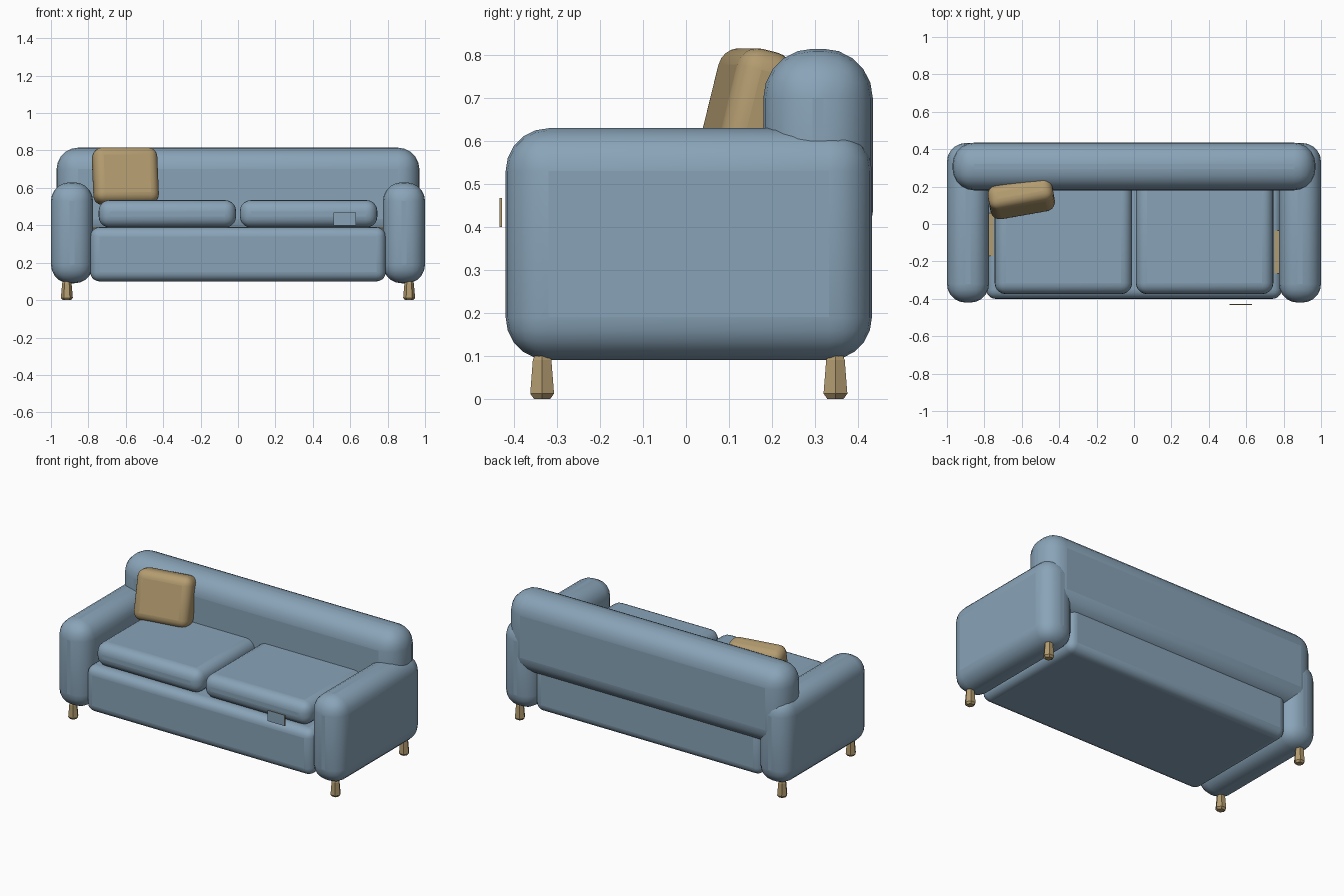
import bpy
import bmesh
from math import radians
from mathutils import Matrix, Vector

cube = bpy.data.objects.get("Cube")
if cube:
    bpy.data.objects.remove(cube, do_unlink=True)


def make_material(name, colour):
    mat = bpy.data.materials.new(name)
    mat.use_nodes = True
    mat.diffuse_color = (*colour, 1)
    mat.node_tree.nodes["Principled BSDF"].inputs["Base Color"].default_value = (*colour, 1)
    return mat


BLUE = make_material("blue fabric", (0.25, 0.37, 0.48))
TAN = make_material("tan", (0.45, 0.33, 0.16))


def finish(name, bm, *mats):
    mesh = bpy.data.meshes.new(name)
    bmesh.ops.recalc_face_normals(bm, faces=bm.faces)
    bm.to_mesh(mesh)
    bm.free()
    obj = bpy.data.objects.new(name, mesh)
    bpy.context.collection.objects.link(obj)
    for mat in mats:
        mesh.materials.append(mat)
    return obj


def smooth(obj):
    bpy.ops.object.select_all(action="DESELECT")
    obj.select_set(True)
    bpy.context.view_layer.objects.active = obj
    bpy.ops.object.shade_smooth_by_angle(angle=radians(40))


def box(name, low, high, mat, radius=0, segments=5):
    """Box between two corners, with edges rounded by a bevel modifier."""
    low, high = Vector(low), Vector(high)
    bm = bmesh.new()
    bmesh.ops.create_cube(bm, size=1)
    bmesh.ops.scale(bm, vec=high - low, verts=bm.verts)
    obj = finish(name, bm, mat)
    obj.location = (low + high) / 2
    if radius:
        bevel = obj.modifiers.new("Rounding", "BEVEL")
        bevel.width = radius
        bevel.segments = segments
        bevel.limit_method = "NONE"
        smooth(obj)
    return obj


def leg(name, x, y):
    """Six-sided tapered leg with chamfered ends."""
    profile = [(0.022, 0), (0.032, 0.012), (0.025, 0.09), (0.018, 0.105)]
    bm = bmesh.new()
    rings = []
    for radius, z in profile:
        ring = bmesh.ops.create_circle(bm, segments=6, radius=radius,
                                       matrix=Matrix.Translation((x, y, z))
                                       @ Matrix.Rotation(radians(30), 4, "Z"))
        rings.append(ring["verts"])
    # Turn the rings so a corner faces sideways
    bmesh.ops.rotate(bm, verts=bm.verts, cent=(x, y, 0),
                     matrix=Matrix.Rotation(
                         -(rings[1][0].co - Vector((x, y, profile[1][1]))).to_2d().angle_signed(
                             Vector((1, 0))) * -1 * -1, 3, "Z"))
    for lower, upper in zip(rings, rings[1:]):
        for i in range(6):
            j = (i + 1) % 6
            bm.faces.new((lower[i], lower[j], upper[j], upper[i]))
    bm.faces.new(rings[0])
    bm.faces.new(rings[-1])
    finish(name, bm, TAN)


# Main body
box("seat_base", (-0.79, -0.40, 0.10), (0.79, 0.39, 0.39), BLUE, 0.05)
box("backrest", (-0.97, 0.18, 0.32), (0.97, 0.435, 0.815), BLUE, 0.115)

# Mirrored parts
for side, s in (("left", 1), ("right", -1)):
    def span(a, b):
        return sorted((s * a, s * b))

    x0, x1 = span(0.775, 1.0)
    box(side + "_arm", (x0, -0.42, 0.09), (x1, 0.433, 0.63), BLUE, 0.1)
    x0, x1 = span(0.01, 0.745)
    box(side + "_seat_cushion", (x0, -0.375, 0.388), (x1, 0.26, 0.535), BLUE, 0.06)
    x0, x1 = span(0.75, 0.775)
    y = -0.15 if s > 0 else -0.055
    box(side + "_gap_strip", (x0, y - 0.115, 0.384), (x1, y + 0.115, 0.391), TAN)
    for end, y in (("front", -0.335), ("back", 0.348)):
        leg(f"{side}_{end}_leg", s * 0.915, y)

# Leaning throw pillow
pillow = box("throw_pillow", (-0.777, 0.07, 0.51), (-0.428, 0.205, 0.815), TAN, 0.05)
pillow.rotation_euler = (radians(-14), 0, radians(10))

# Small fabric tab with a tan rim
tab = box("front_tab", (0.51, -0.434, 0.40), (0.63, -0.428, 0.468), TAN)
tab.data.materials.append(BLUE)
for face in tab.data.polygons:
    if abs(face.normal.y) > 0.9:
        face.material_index = 1
